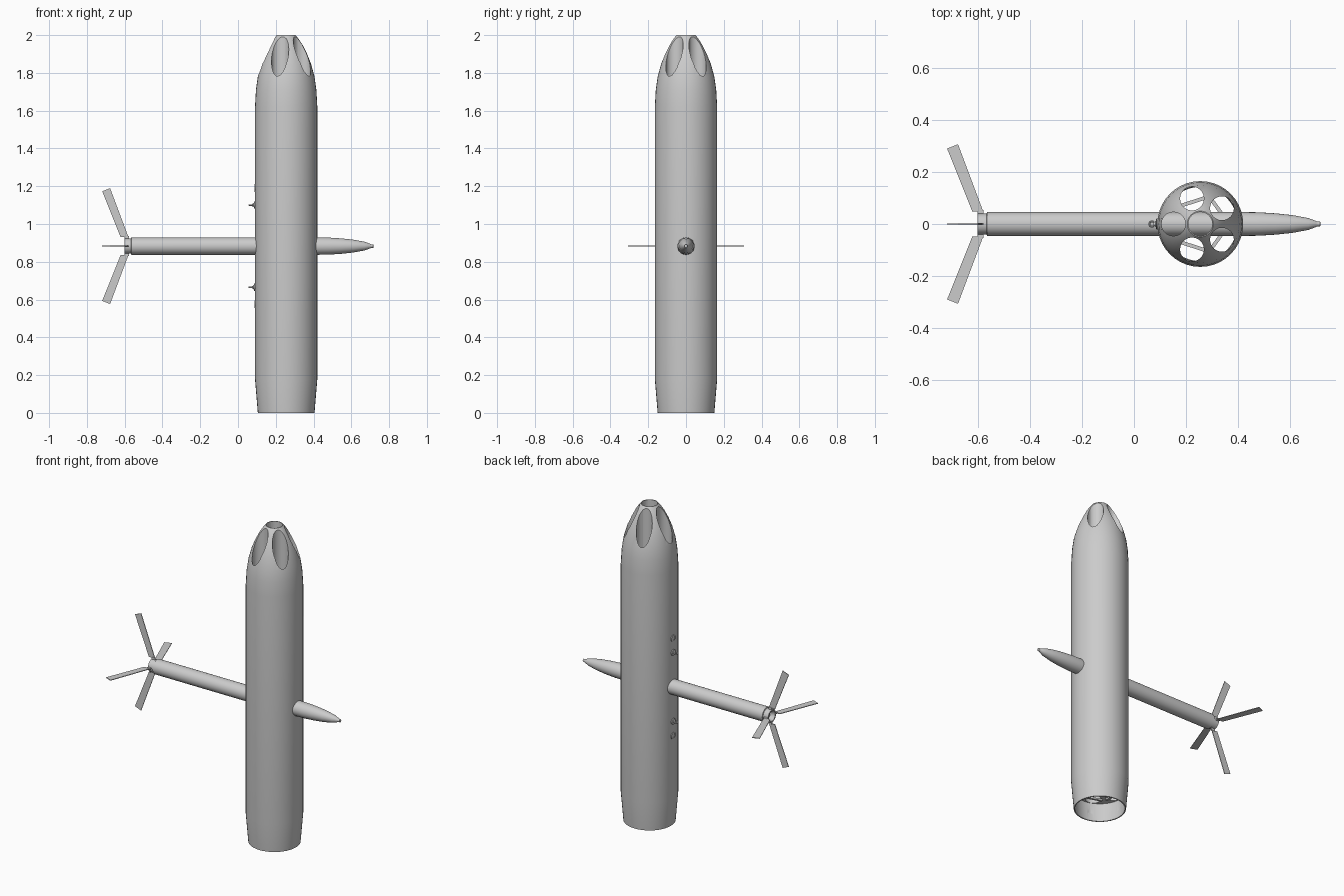
import bpy, bmesh, math
from mathutils import Matrix, Vector

if "Cube" in bpy.data.objects:
    bpy.data.objects.remove(bpy.data.objects["Cube"])

POD_X, ROCKET_Z = 0.255, 0.883
RING, BORE = 0.103, 0.046


def add(name, bm, smooth=True):
    bmesh.ops.recalc_face_normals(bm, faces=bm.faces)
    me = bpy.data.meshes.new(name)
    bm.to_mesh(me)
    bm.free()
    ob = bpy.data.objects.new(name, me)
    bpy.context.collection.objects.link(ob)
    if smooth:
        smooth_by_angle(ob)
    return ob


def smooth_by_angle(ob):
    bpy.ops.object.select_all(action='DESELECT')
    bpy.context.view_layer.objects.active = ob
    ob.select_set(True)
    bpy.ops.object.shade_smooth_by_angle(angle=math.radians(32))


def lathe(bm, profile, sides, matrix):
    """Spin (radius, height) points around z; radius 0 becomes a pole."""
    rings = []
    for r, z in profile:
        n = sides if r > 0 else 1
        rings.append([bm.verts.new(matrix @ Vector((r * math.cos(math.tau * i / sides),
                      r * math.sin(math.tau * i / sides), z))) for i in range(n)])
    for a, b in zip(rings, rings[1:]):
        for i in range(sides):
            q = [a[i % len(a)], a[(i + 1) % len(a)], b[(i + 1) % len(b)], b[i % len(b)]]
            bm.faces.new(list(dict.fromkeys(q)))


def box(bm, size, matrix):
    bmesh.ops.create_cube(bm, size=1, matrix=matrix @ Matrix.Diagonal((*size, 1)))


# Pod body: ogive nose, straight barrel, tapered open tail
bm = bmesh.new()
lathe(bm, [(0, 2), (.050, 2), (.066, 1.98), (.086, 1.95), (.111, 1.90), (.131, 1.85),
           (.150, 1.78), (.160, 1.71), (.165, 1.62), (.165, .18), (.150, 0),
           (.143, 0), (.151, .12), (0, .12)], 40, Matrix.Translation((POD_X, 0, 0)))
pod = add("pod_body", bm, False)

# Launch bores: one central, five around it
bores = [(POD_X, 0)] + [(POD_X + RING * math.cos(a), RING * math.sin(a))
                        for a in (math.pi + math.tau * i / 5 for i in range(5))]
bm = bmesh.new()
for x, y in bores:
    lathe(bm, [(0, .05), (BORE, .05), (BORE, 2.1), (0, 2.1)], 24, Matrix.Translation((x, y, 0)))
cutter = add("bore_cutter", bm, False)
cutter.hide_render = True
mod = pod.modifiers.new("bores", 'BOOLEAN')
mod.operation, mod.solver, mod.object = 'DIFFERENCE', 'EXACT', cutter
bpy.context.view_layer.objects.active = pod
bpy.ops.object.modifier_apply(modifier=mod.name)
bpy.data.objects.remove(cutter)
smooth_by_angle(pod)

# Contact arms across the rear of the bores
bm = bmesh.new()
for i in range(5):
    rot = Matrix.Rotation(math.pi + math.tau * i / 5, 4, 'Z')
    box(bm, (.014, .10, .01), Matrix.Translation((POD_X, 0, .115)) @ rot @ Matrix.Translation((.09, 0, 0)))
add("rear_contact_arms", bm, False)

# Rocket: tail collar, motor tube and pointed warhead along x
along_x = Matrix.Translation((0, 0, ROCKET_Z)) @ Matrix.Rotation(math.pi / 2, 4, 'Y')
bm = bmesh.new()
lathe(bm, [(0, -.575), (.020, -.575), (.032, -.602), (.040, -.602), (.040, -.567), (.046, -.565),
           (.046, .42), (.045, .48), (.041, .545), (.034, .61), (.023, .67),
           (.012, .70), (.009, .705), (.009, .716), (0, .718)], 24, along_x)
add("rocket_body", bm)

# Swept tail fins with hinge blocks
for i, label in enumerate(("left", "upper", "right", "lower")):
    m = Matrix.Translation((0, 0, ROCKET_Z)) @ Matrix.Rotation(math.pi / 2 * i, 4, 'X')
    bm = bmesh.new()
    outline = [(-.580, .048), (-.677, .307), (-.719, .290), (-.622, .048)]
    face = bm.faces.new([bm.verts.new((x, y, -.002)) for x, y in outline])
    ext = bmesh.ops.extrude_face_region(bm, geom=[face])
    bmesh.ops.translate(bm, vec=(0, 0, .004),
                        verts=[v for v in ext["geom"] if isinstance(v, bmesh.types.BMVert)])
    bm.transform(m)
    add("tail_fin_" + label, bm, False)
    bm = bmesh.new()
    box(bm, (.024, .022, .008), m @ Matrix.Translation((-.590, .042, 0)))
    add("fin_hinge_" + label, bm, False)

# Mounting hardware on the pod's side: two lugs and two flush sockets
for side, lug_z, socket_z in (("upper", 1.10, 1.19), ("lower", .665, .575)):
    out = Matrix.Rotation(-math.pi / 2, 4, 'Y')
    bm = bmesh.new()
    at = Matrix.Translation((POD_X - .16, 0, lug_z)) @ out
    lathe(bm, [(0, 0), (.019, 0), (.019, .010), (.009, .012), (.007, .020), (0, .020)], 16, at)
    # eye of the lug
    eye = Matrix.Translation((POD_X - .186, 0, lug_z)) 
    pts = [(.010 + .004 * math.cos(t), .004 * math.sin(t)) for t in (math.tau * k / 8 for k in range(9))]
    lathe(bm, pts, 16, eye)
    bmesh.ops.remove_doubles(bm, verts=bm.verts, dist=1e-5)
    add("mounting_lug_" + side, bm)
    bm = bmesh.new()
    at = Matrix.Translation((POD_X - .16, 0, socket_z)) @ out
    lathe(bm, [(0, 0), (.021, 0), (.021, .008), (.014, .008), (.014, .006), (0, .006)], 16, at)
    add("flush_socket_" + side, bm)
